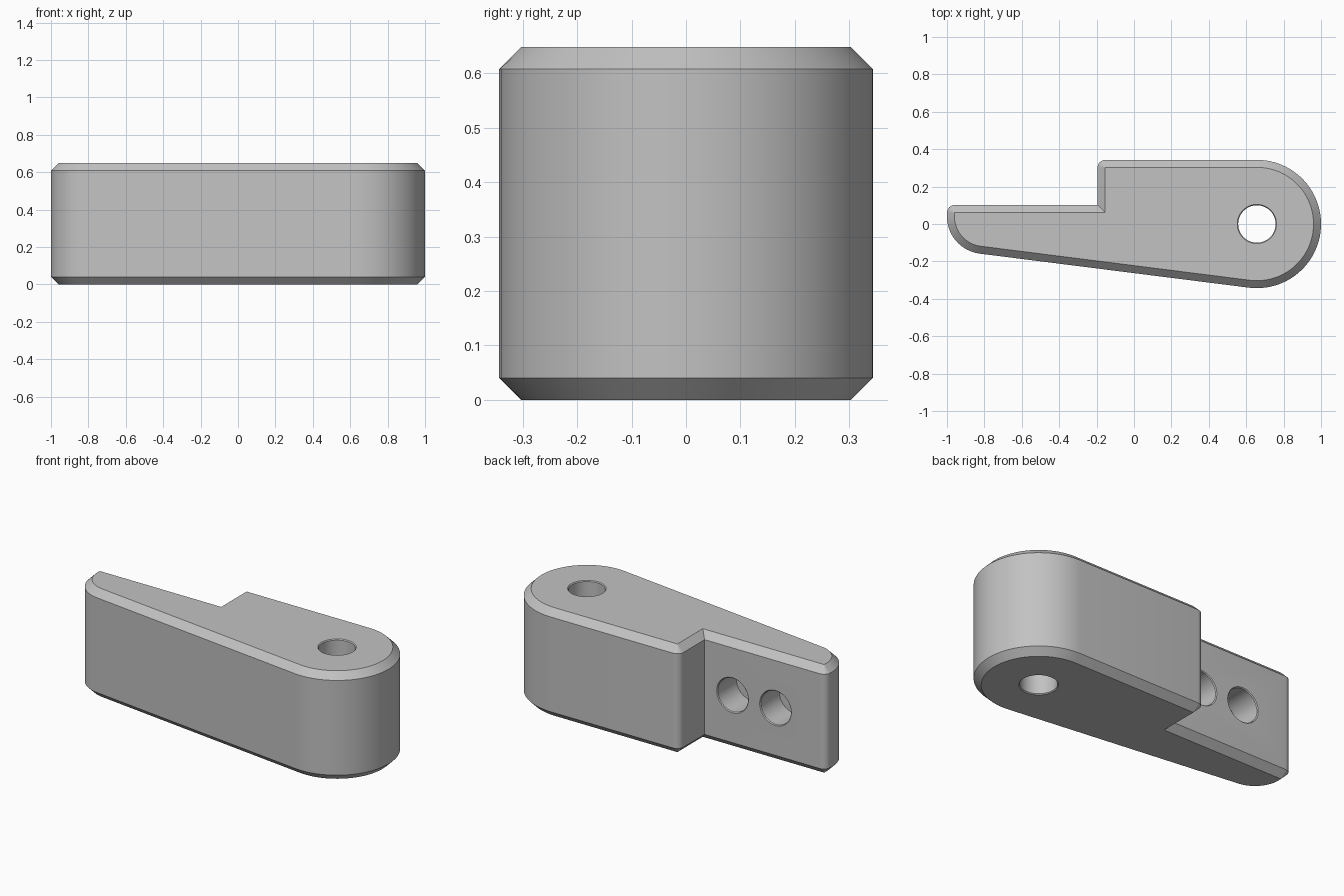
import bpy, bmesh
from math import sin, cos, radians, asin, hypot, atan2, degrees, pi
from mathutils import Matrix

cube = bpy.data.objects.get("Cube")
if cube:
    bpy.data.objects.remove(cube, do_unlink=True)

HEIGHT, CHAMFER = 0.648, 0.04
PIVOT_X, PIVOT_R = 0.657, 0.343     # large rounded end
TIP_X, TIP_Y, TIP_R = -0.8, 0.04, 0.2  # small rounded end
STEP_X, STEP_Y, CORNER = -0.195, 0.102, 0.042
HOLE_R, RIM = 0.1, 0.005

grey = bpy.data.materials.new("plain_grey")
grey.use_nodes = True
colour = (0.54, 0.54, 0.54, 1)
grey.diffuse_color = colour
grey.node_tree.nodes["Principled BSDF"].inputs["Base Color"].default_value = colour


def arc(cx, cy, r, start, end, steps):
    angles = [radians(start + (end - start) * i / steps) for i in range(steps + 1)]
    return [(cx + r * cos(a), cy + r * sin(a)) for a in angles]


# Angle at which the sloping front face touches both rounded ends
dx, dy = PIVOT_X - TIP_X, -TIP_Y
touch = 270 + degrees(atan2(dy, dx) - asin((PIVOT_R - TIP_R) / hypot(dx, dy)))


def outline(inset):
    """Counter-clockwise plan outline, moved inwards by inset."""
    r = CORNER - inset
    pts = arc(PIVOT_X, 0, PIVOT_R - inset, touch - 360, 90, 48)
    pts += arc(STEP_X + CORNER, PIVOT_R - CORNER, r, 90, 180, 8)
    pts.append((STEP_X + inset, STEP_Y - inset))
    pts += arc(-1 + CORNER, STEP_Y - CORNER, r, 90, 180, 8)
    pts += arc(TIP_X, TIP_Y, TIP_R - inset, 180, touch, 20)
    return pts


def make_object(name, bm):
    bmesh.ops.recalc_face_normals(bm, faces=bm.faces)
    mesh = bpy.data.meshes.new(name)
    bm.to_mesh(mesh)
    bm.free()
    mesh.materials.append(grey)
    obj = bpy.data.objects.new(name, mesh)
    bpy.context.collection.objects.link(obj)
    return obj


def loft(name, rings):
    bm = bmesh.new()
    loops = [[bm.verts.new(p) for p in ring] for ring in rings]
    n = len(loops[0])
    for low, high in zip(loops, loops[1:]):
        for i in range(n):
            j = (i + 1) % n
            bm.faces.new((low[i], low[j], high[j], high[i]))
    bm.faces.new(loops[0][::-1])
    bm.faces.new(loops[-1])
    return make_object(name, bm)


def drill(name, profile, matrix):
    """Round cutter from (radius, height) pairs."""
    obj = loft(name, [[(x, y, z) for x, y in arc(0, 0, r, 0, 352.5, 47)]
                      for r, z in profile])
    obj.data.transform(matrix)
    obj.hide_render = True
    return obj


# Lever body with chamfered top and bottom edges
levels = [(CHAMFER, 0), (0, CHAMFER), (0, HEIGHT - CHAMFER), (CHAMFER, HEIGHT)]
body = loft("lever_body", [[(x, y, z) for x, y in outline(d)] for d, z in levels])

# Pivot hole through the large end, with a slight rim at both openings
wide = HOLE_R + 2 * RIM
cutters = [drill("pivot_hole_cutter",
                 [(wide, -RIM), (HOLE_R, RIM), (HOLE_R, HEIGHT - RIM),
                  (wide, HEIGHT + RIM)],
                 Matrix.Translation((PIVOT_X, 0, 0)))]

# Two blind holes in the back of the thin arm
for side, x in (("inner", -0.38), ("outer", -0.665)):
    place = Matrix.Translation((x, STEP_Y, HEIGHT / 2)) @ Matrix.Rotation(-pi / 2, 4, "X")
    cutters.append(drill(side + "_blind_hole_cutter",
                         [(HOLE_R, -0.18), (HOLE_R, -RIM), (wide, RIM)], place))

bpy.ops.object.select_all(action="DESELECT")
bpy.context.view_layer.objects.active = body
body.select_set(True)
for cutter in cutters:
    cut = body.modifiers.new(cutter.name, "BOOLEAN")
    cut.operation, cut.solver, cut.object = "DIFFERENCE", "EXACT", cutter
    bpy.ops.object.modifier_apply(modifier=cut.name)
    bpy.data.objects.remove(cutter, do_unlink=True)

bpy.ops.object.shade_smooth_by_angle(angle=radians(30))
